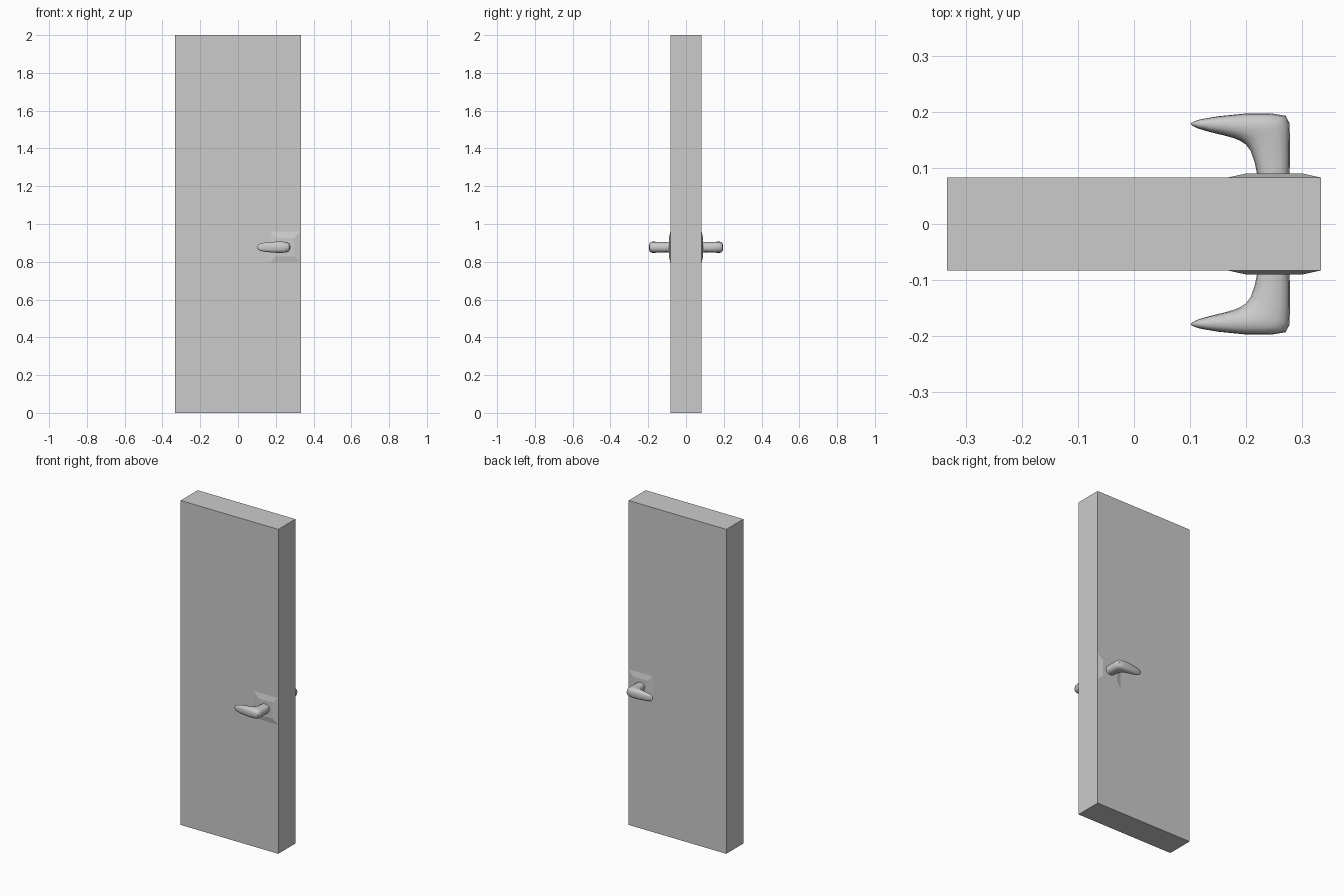
import bpy, bmesh, math

if "Cube" in bpy.data.objects:
    bpy.data.objects.remove(bpy.data.objects["Cube"])

ZC = 0.877  # handle height


def make(name, bm, mirror=False):
    bmesh.ops.recalc_face_normals(bm, faces=bm.faces)
    me = bpy.data.meshes.new(name)
    bm.to_mesh(me)
    bm.free()
    ob = bpy.data.objects.new(name, me)
    bpy.context.collection.objects.link(ob)
    if mirror:  # repeat on the back face of the door
        m = ob.modifiers.new("mirror", 'MIRROR')
        m.use_axis = (False, True, False)
        m.use_mirror_merge = False
    return ob


def loft(rings):
    bm = bmesh.new()
    loops = [[bm.verts.new(p) for p in r] for r in rings]
    n = len(loops[0])
    for a, b in zip(loops, loops[1:]):
        for i in range(n):
            j = (i + 1) % n
            bm.faces.new((a[i], a[j], b[j], b[i]))
    bm.faces.new(loops[0])
    bm.faces.new(loops[-1])
    return bm


def rect_xz(x, z, hx, hz, y):
    return [(x - hx, y, z - hz), (x + hx, y, z - hz),
            (x + hx, y, z + hz), (x - hx, y, z + hz)]


# Door slab
make("door_slab", loft([rect_xz(0, 1, 0.333, 1, -0.083),
                        rect_xz(0, 1, 0.333, 1, 0.083)]))

# Chamfered backing plates
make("handle_plate", loft([rect_xz(0.25, ZC, 0.082, 0.082, -0.083),
                           rect_xz(0.25, ZC, 0.05, 0.05, -0.090)]), True)

# Lever handles: outer (x, depth), inner (x, depth), half height
stations = [
    (0.277, 0.086, 0.220, 0.086, 0.027),
    (0.278, 0.110, 0.215, 0.110, 0.027),
    (0.278, 0.150, 0.208, 0.130, 0.028),
    (0.277, 0.180, 0.200, 0.141, 0.029),
    (0.270, 0.193, 0.190, 0.148, 0.030),
    (0.245, 0.197, 0.178, 0.153, 0.030),
    (0.200, 0.197, 0.160, 0.158, 0.028),
    (0.150, 0.192, 0.135, 0.164, 0.024),
    (0.120, 0.187, 0.115, 0.170, 0.019),
    (0.107, 0.183, 0.106, 0.174, 0.012),
    (0.102, 0.180, 0.102, 0.177, 0.004),
]


def soft(v):
    return math.copysign(abs(v) ** 0.8, v)


rings = []
for xo, do, xi, di, h in stations:
    ring = []
    for k in range(16):
        a = math.tau * k / 16
        t = soft(math.cos(a)) / 2
        ring.append(((xo + xi) / 2 + (xo - xi) * t,
                     -((do + di) / 2 + (do - di) * t),
                     ZC + h * soft(math.sin(a))))
    rings.append(ring)
handle = make("lever_handle", loft(rings), True)
bpy.context.view_layer.objects.active = handle
handle.select_set(True)
bpy.ops.object.shade_smooth_by_angle(angle=math.radians(50))
